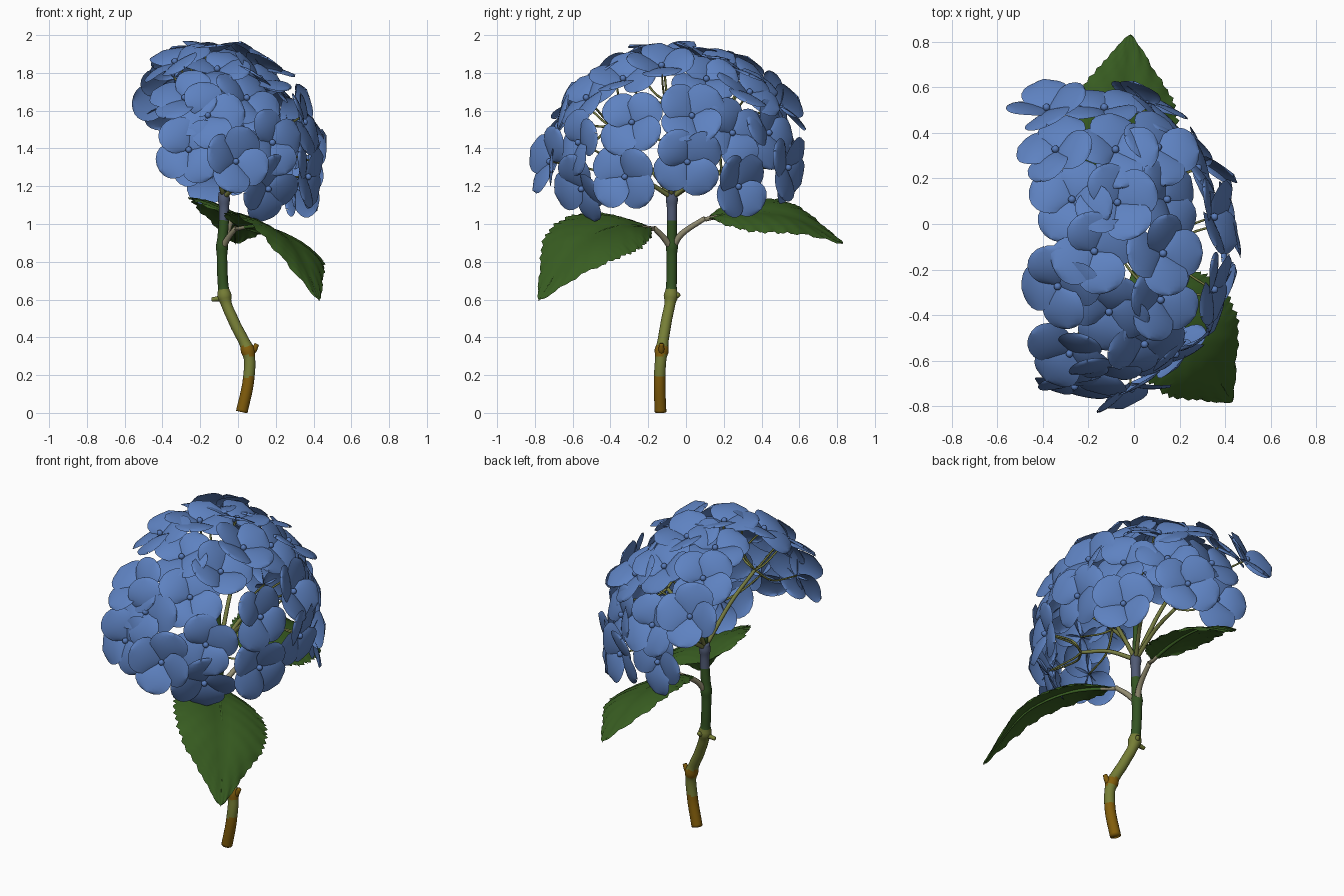
import bpy, bmesh, math, random
from mathutils import Vector, Quaternion, Matrix

if "Cube" in bpy.data.objects:
    bpy.data.objects.remove(bpy.data.objects["Cube"])

random.seed(4)


def srgb(r, g, b):
    return tuple((c / 255 / 12.92 if c < 11 else ((c / 255 + 0.055) / 1.055) ** 2.4) for c in (r, g, b)) + (1,)


def mat(name, *rgb):
    m = bpy.data.materials.new(name)
    m.diffuse_color = srgb(*rgb)
    m.use_nodes = True
    m.node_tree.nodes["Principled BSDF"].inputs["Base Color"].default_value = m.diffuse_color
    return m


PETAL = mat("petal blue", 94, 130, 193)
EYE = mat("flower centre blue", 88, 123, 186)
LEAF = mat("leaf green", 56, 93, 33)
BARK = mat("ochre bark", 130, 93, 11)
OLIVE = mat("olive stem", 118, 126, 54)
GREEN = mat("dark stem green", 51, 83, 34)
SLATE = mat("slate stem top", 80, 90, 116)
TAN = mat("tan leaf stalk", 145, 139, 112)
NODE = mat("golden brown node", 132, 95, 12)
STALK = mat("flower stalk green", 118, 124, 66)


def finish(name, bm, mats, rule=None):
    me = bpy.data.meshes.new(name)
    bm.normal_update()
    for f in bm.faces:
        f.smooth = True
        if rule:
            f.material_index = rule(f.calc_center_median())
    bm.to_mesh(me)
    bm.free()
    for m in mats:
        me.materials.append(m)
    return me


def place(name, me):
    ob = bpy.data.objects.new(name, me)
    bpy.context.collection.objects.link(ob)
    return ob


def spline(pts, n):
    """Smooth curve through points (Catmull-Rom), n steps per span."""
    p = [Vector(q) for q in pts]
    p = [2 * p[0] - p[1]] + p + [2 * p[-1] - p[-2]]
    out = []
    for i in range(1, len(p) - 2):
        a, b, c, d = p[i - 1:i + 3]
        for k in range(n):
            t = k / n
            out.append(0.5 * (2 * b + (c - a) * t + (2 * a - 5 * b + 4 * c - d) * t * t
                              + (3 * b - a - 3 * c + d) * t ** 3))
    return out + [p[-2]]


def tangent(path, i):
    return (path[min(i + 1, len(path) - 1)] - path[max(i - 1, 0)]).normalized()


def add_tube(bm, pts, r0, r1, sides=8, n=6, bulge=None):
    path = spline(pts, n)
    d = path[-1] - path[0]
    ref = Vector((1, 0, 0)) if abs(d.x) < 0.7 * d.length else Vector((0, 1, 0))
    rings = []
    for i, p in enumerate(path):
        t = tangent(path, i)
        u = ref.cross(t).normalized()
        v = t.cross(u)
        r = r0 + (r1 - r0) * i / (len(path) - 1)
        r += bulge(p) if bulge else 0
        rings.append([bm.verts.new(p + r * (u * math.cos(a) + v * math.sin(a)))
                      for a in (2 * math.pi * k / sides for k in range(sides))])
    for a, b in zip(rings, rings[1:]):
        for k in range(sides):
            bm.faces.new((a[k], a[(k + 1) % sides], b[(k + 1) % sides], b[k]))
    bm.faces.new(rings[0][::-1])
    bm.faces.new(rings[-1])


# main stem, coloured in bands by height, swollen at the nodes
def swell(p):
    return sum(h * math.exp(-((p.z - z) / 0.025) ** 2) for z, h in ((0.33, 0.008), (0.62, 0.01), (0.88, 0.005), (1.13, 0.006)))


def band(c):
    if 0.305 < c.z < 0.355:
        return 4
    return sum(c.z > h for h in (0.19, 0.66, 1.02))


bm = bmesh.new()
add_tube(bm, [(0.02, -0.135, 0.005), (0.055, -0.14, 0.17), (0.055, -0.13, 0.32), (-0.02, -0.105, 0.48),
              (-0.072, -0.08, 0.62), (-0.085, -0.075, 0.85), (-0.075, -0.075, 1.02), (-0.075, -0.075, 1.17)],
         0.031, 0.026, 16, 12, swell)
place("stem", finish("stem", bm, [BARK, OLIVE, GREEN, SLATE, NODE], band))

# cut stubs and buds on the nodes, and the green core inside the flower head
for name, pts, r, m in (
        ("lower_bud", [(0.06, -0.13, 0.31), (0.085, -0.13, 0.335), (0.1, -0.13, 0.365)], 0.02, NODE),
        ("upper_stub_left", [(-0.07, -0.08, 0.605), (-0.1, -0.08, 0.605), (-0.14, -0.08, 0.6)], 0.018, OLIVE),
        ("upper_stub_back", [(-0.07, -0.08, 0.615), (-0.065, -0.05, 0.62), (-0.06, -0.035, 0.63)], 0.018, OLIVE),
        ("flower_core", [(-0.075, -0.075, 1.16), (-0.08, -0.08, 1.4), (-0.09, -0.09, 1.65)], 0.018, GREEN)):
    bm = bmesh.new()
    add_tube(bm, pts, r, r * 0.6)
    place(name, finish(name, bm, [m]))


# leaves: a toothed blade swept along an arching midrib, plus its stalk
def leaf(name, midrib, side, half, stalk):
    path = spline(midrib, 20)
    n, cols = len(path) - 1, 6
    bm = bmesh.new()
    rows = []
    for i, p in enumerate(path):
        t = i / n
        tan = tangent(path, i)
        s = Vector(side)
        s = (s - tan * s.dot(tan)).normalized()
        nor = s.cross(tan)
        nor *= 1 if nor.z > 0 else -1
        w = half * max(math.sin(math.pi * min(t, 1) ** 0.85), 0) ** 0.65
        w = w * (1 - 0.45 * max(0, (t - 0.7) / 0.3)) + 0.003     # drawn-out tip
        row = []
        for j in range(-cols, cols + 1):
            v = j / cols
            tooth = (1 + 0.07 * ((i % 3) / 2 - 0.5)) if abs(j) == cols else 1
            vein = 0.005 * math.sin(2 * math.pi * (t * 8 - abs(v) * 2)) * abs(v)
            lift = w * (0.2 * abs(v) - 0.28 * v * v) + vein
            row.append(bm.verts.new(p + s * w * v * tooth + tan * 0.05 * abs(v) * (1 - t) + nor * lift))
        rows.append(row)
    for a, b in zip(rows, rows[1:]):
        for j in range(2 * cols):
            bm.faces.new((a[j], a[j + 1], b[j + 1], b[j]))
    place(name, finish(name, bm, [LEAF]))
    bm = bmesh.new()
    add_tube(bm, stalk + [midrib[0]], 0.019, 0.013)
    add_tube(bm, [q - Vector((0, 0, 0.006)) for q in path[::10]], 0.012, 0.002, 6, 3)
    place(name + "_stalk", finish(name, bm, [TAN, LEAF],
                                  lambda c: int((c - Vector(stalk[0])).length > (path[0] - Vector(stalk[0])).length + 0.06)))


leaf("front_leaf", [(-0.01, -0.17, 0.98), (0.14, -0.37, 0.99), (0.305, -0.58, 0.88), (0.43, -0.78, 0.60)],
     (0.68, 0.6, -0.33), 0.27, [(-0.085, -0.075, 0.87), (-0.05, -0.12, 0.93)])
leaf("back_leaf", [(-0.03, 0.10, 1.03), (-0.03, 0.30, 1.065), (-0.02, 0.56, 1.04), (-0.015, 0.83, 0.90)],
     (0.9, 0, -0.36), 0.24, [(-0.085, -0.075, 0.87), (-0.06, -0.02, 0.95)])


# floret: four broad overlapping petals and a round centre
def floret_mesh(cup):
    bm = bmesh.new()
    nu, nv = 10, 4
    for q in range(4):
        size = random.uniform(0.96, 1.07)
        rot = Matrix.Rotation(q * math.pi / 2 + random.uniform(-0.08, 0.08), 3, 'Z') \
            @ Matrix.Rotation(random.uniform(-0.4, -0.08), 3, 'Y') @ Matrix.Rotation(0.15, 3, 'X')
        rows = []
        for i in range(nu + 1):
            u = 0.5 - 0.5 * math.cos(math.pi * i / nu)
            w = 0.1 * max(1 - abs(2 * u ** 1.15 - 1) ** 2.1, 0) ** 0.5 + 0.002
            rows.append([bm.verts.new(rot @ (size * Vector((0.183 * u, w * v / nv,
                         cup * u * u + 0.012 * math.sin(math.pi * u) - 0.012 * (v / nv) ** 2))))
                         for v in range(-nv, nv + 1)])
        for a, b in zip(rows, rows[1:]):
            for v in range(2 * nv):
                bm.faces.new((a[v], b[v], b[v + 1], a[v + 1]))
    count = len(bm.faces)
    bmesh.ops.create_icosphere(bm, subdivisions=2, radius=0.017, matrix=Matrix.Translation((0, 0, 0.014)))
    me = finish("floret", bm, [PETAL, EYE])
    for p in me.polygons[count:]:
        p.material_index = 1
    return me


variants = [floret_mesh(c) for c in (-0.025, -0.01, -0.03, 0.005)]

# floret centres on a tilted dome
C, R = Vector((-0.18, -0.09, 1.33)), Vector((0.575, 0.62, 0.57))
spots = [Vector(p) for p in (
    (-.34, .32, 1.78), (-.083, .32, 1.78), (-.27, .105, 1.86), (-.075, .09, 1.87), (.136, .105, 1.76),
    (-.175, -.12, 1.91), (-.33, -.27, 1.85), (.12, -.13, 1.83), (-.11, -.38, 1.81), (-.28, -.56, 1.66),
    (-.16, -.65, 1.57), (.11, -.33, 1.76), (-.13, .5, 1.51), (.1, .33, 1.69), (.27, .24, 1.48),
    (.34, .03, 1.57), (.34, -.285, 1.535), (.36, -.32, 1.25), (.4, .005, 1.33), (.3, .27, 1.2),
    (.175, -.56, 1.43), (.153, -.545, 1.19), (-.26, -.7, 1.39), (-.016, -.71, 1.33), (.12, .43, 1.48),
    (.06, .53, 1.3), (.04, -.52, 1.66), (-.38, .5, 1.63), (-.17, .5, 1.3))]

hub_root = Vector((-0.075, -0.075, 1.14))
hubs = [hub_root.lerp(Vector(h), 0.62) for h in ((-.1, -.1, 1.95), (-.25, -.6, 1.75), (-.2, .4, 1.8), (.35, -.1, 1.6),
                                                 (.2, -.5, 1.3), (.2, .35, 1.35), (-.05, .5, 1.4))]
stalks = bmesh.new()
for h in hubs:
    mid = hub_root.lerp(h, 0.5) + Vector((0, 0, 0.03))
    add_tube(stalks, [hub_root, mid, h], 0.013, 0.01, 8, 5)

for k, p in enumerate(spots):
    d = p - C
    nor = Vector([d[i] / R[i] ** 2 for i in range(3)]).normalized()
    nor = (nor + Vector([random.uniform(-0.13, 0.13) for _ in range(3)])).normalized()
    ob = place("floret_%02d" % (k + 1), variants[k % 4])
    ob.rotation_mode = 'QUATERNION'
    ob.rotation_quaternion = nor.to_track_quat('Z', 'Y') @ Quaternion((0, 0, 1), random.uniform(0, 1.57))
    ob.location = p
    h = min(hubs, key=lambda q: (q - p).length)
    add_tube(stalks, [h, h.lerp(p - nor * 0.12, 0.6), p], 0.007, 0.005, 6, 4)
place("flower_stalks", finish("flower_stalks", stalks, [STALK]))
